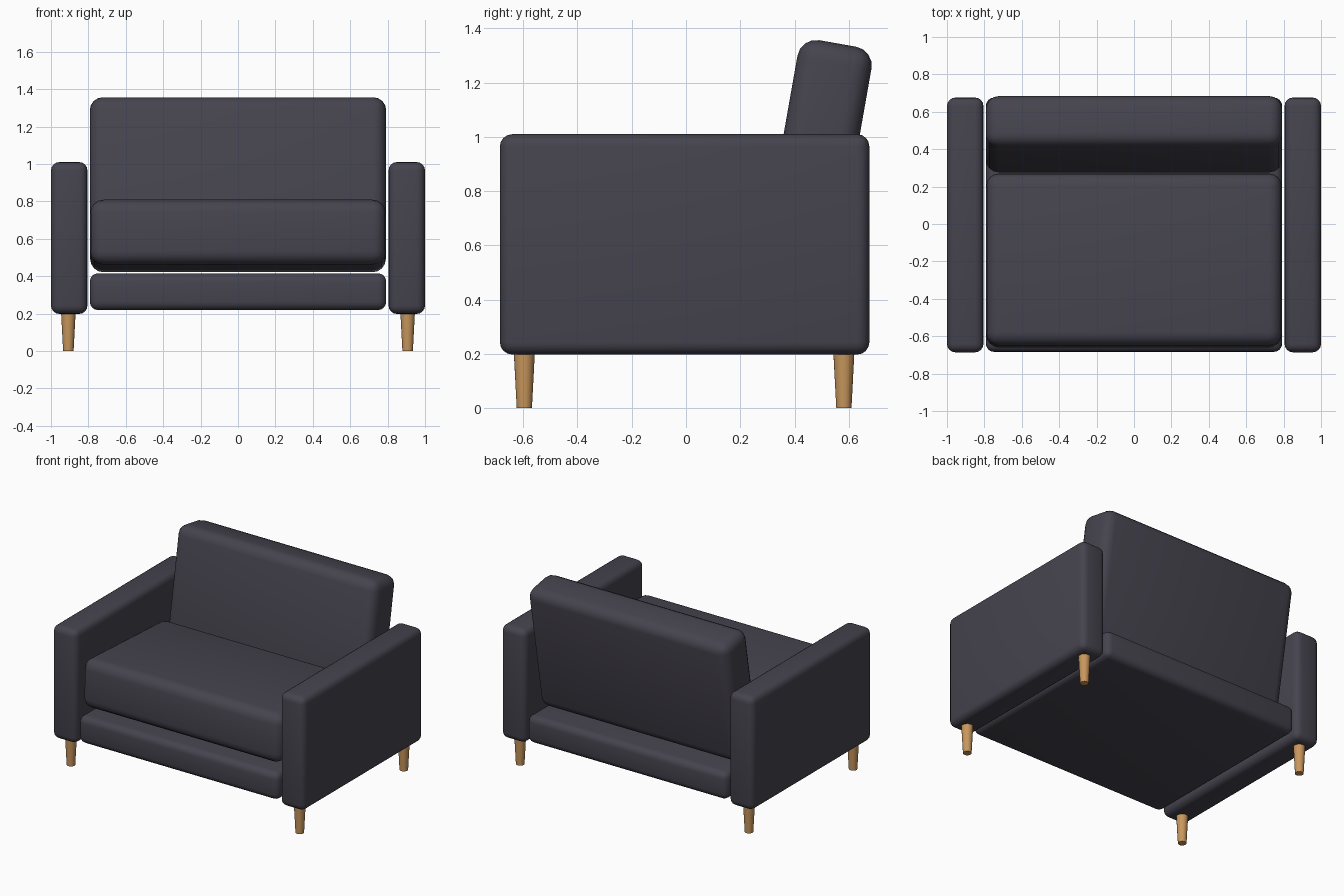
import bpy
from math import radians

if "Cube" in bpy.data.objects:
    bpy.data.objects.remove(bpy.data.objects["Cube"])


def material(name, color):
    mat = bpy.data.materials.new(name)
    mat.diffuse_color = color
    mat.use_nodes = True
    mat.node_tree.nodes["Principled BSDF"].inputs["Base Color"].default_value = mat.diffuse_color
    return mat


fabric = material("dark_fabric", (0.06, 0.056, 0.075, 1))
wood = material("wood", (0.58, 0.31, 0.11, 1))


def finish(obj, name, mat):
    obj.name = name
    obj.data.materials.append(mat)
    bpy.ops.object.shade_smooth_by_angle(angle=radians(35))


def padded_box(name, center, size, bevel, tilt=0, segments=4):
    bpy.ops.mesh.primitive_cube_add(size=1)
    obj = bpy.context.object
    obj.scale = size
    bpy.ops.object.transform_apply(location=False, rotation=False, scale=True)
    mod = obj.modifiers.new("round_edges", 'BEVEL')
    mod.width = bevel
    mod.segments = segments
    bpy.ops.object.modifier_apply(modifier=mod.name)
    obj.location = center
    obj.rotation_euler.x = radians(tilt)
    finish(obj, name, fabric)


# Base platform
padded_box("seat_base", (0, -0.004, 0.317), (1.585, 1.36, 0.197), 0.045)

# Seat cushion, front edge slightly raised
padded_box("seat_cushion", (0, -0.195, 0.615), (1.58, 0.922, 0.347), 0.07, tilt=-3)

# Backrest cushion, leaning backwards
padded_box("back_cushion", (0, 0.48, 0.894), (1.585, 0.277, 0.915), 0.07, tilt=-10)

# Armrests and tapered legs on both sides
for side, sx in (("left", -1), ("right", 1)):
    padded_box(side + "_arm", (sx * 0.9025, -0.005, 0.604), (0.195, 1.362, 0.812), 0.045)
    for end, y in (("front", -0.596), ("back", 0.582)):
        bpy.ops.mesh.primitive_cone_add(vertices=24, radius1=0.028, radius2=0.039,
                                        depth=0.21, location=(sx * 0.907, y, 0.105))
        finish(bpy.context.object, f"{end}_{side}_leg", wood)
